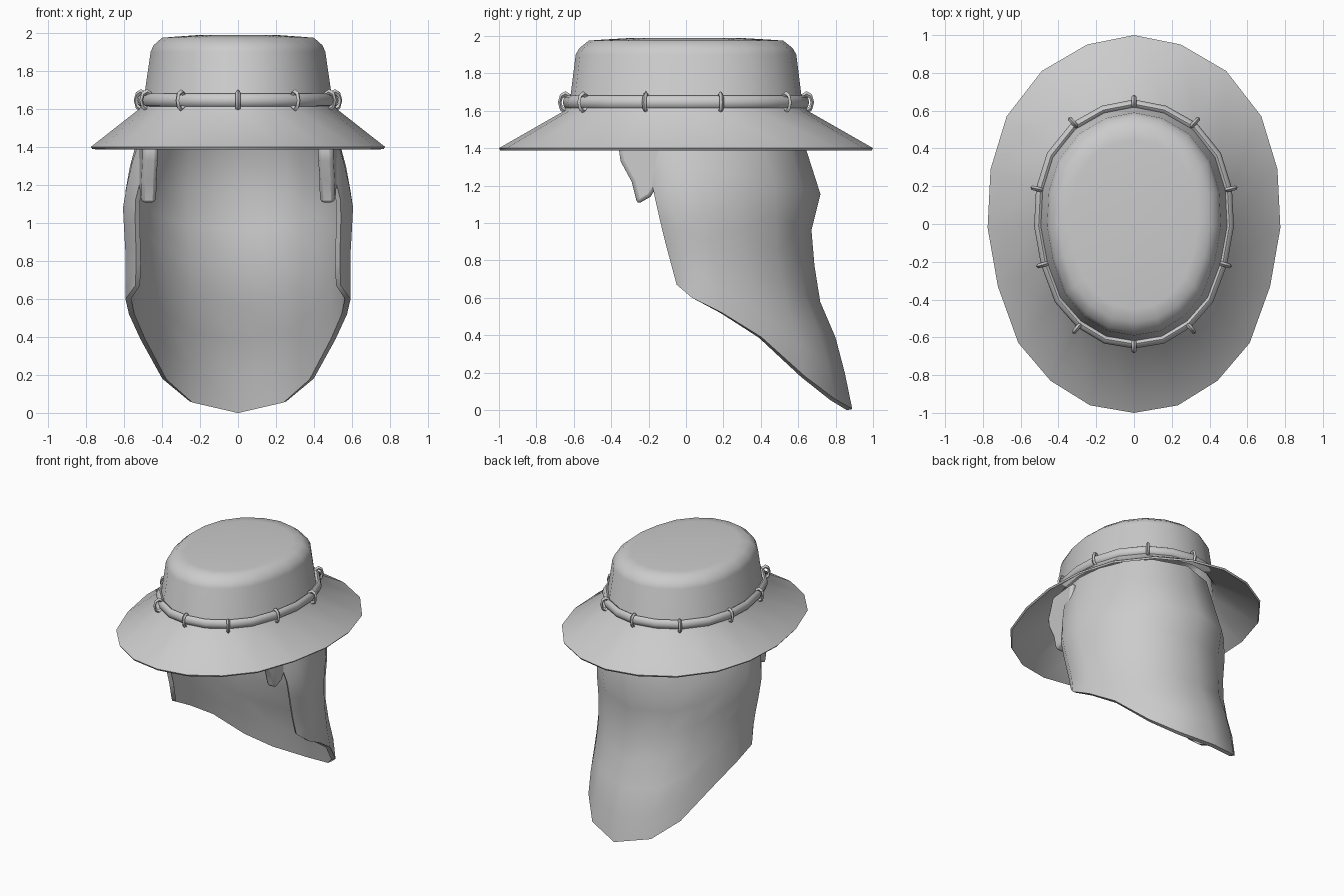
import bpy, bmesh, math

if "Cube" in bpy.data.objects:
    bpy.data.objects.remove(bpy.data.objects["Cube"], do_unlink=True)

grey = bpy.data.materials.new("plain_grey")
grey.use_nodes = True
grey.diffuse_color = (0.6, 0.6, 0.6, 1)
grey.node_tree.nodes["Principled BSDF"].inputs["Base Color"].default_value = (0.6, 0.6, 0.6, 1)

# Half of the egg-shaped hat outline, back to front, in unit size
HALF = [(0, 1), (.32, .95), (.63, .81), (.87, .57), (.98, .29), (1, -.02),
        (.93, -.33), (.79, -.63), (.57, -.83), (.3, -.96), (0, -1)]
OUTLINE = HALF + [(-x, y) for x, y in HALF[-2:0:-1]]


def finish(obj, thickness=0, angle=60):
    """Apply shell thickness, colour and smooth shading."""
    bpy.ops.object.select_all(action='DESELECT')
    bpy.context.view_layer.objects.active = obj
    obj.select_set(True)
    if thickness:
        mod = obj.modifiers.new("shell", 'SOLIDIFY')
        mod.thickness = thickness
        mod.offset = -1
        bpy.ops.object.modifier_apply(modifier=mod.name)
    obj.data.materials.clear()
    obj.data.materials.append(grey)
    bpy.ops.object.shade_smooth_by_angle(angle=math.radians(angle))


def grid(name, rows, wrap_u=False, wrap_v=False, cap=False, thickness=0, angle=60):
    """Skin rows of points into a surface."""
    bm = bmesh.new()
    vs = [[bm.verts.new(p) for p in row] for row in rows]
    n, m = len(vs), len(vs[0])
    for i in range(n if wrap_v else n - 1):
        for j in range(m if wrap_u else m - 1):
            a, b = vs[i], vs[(i + 1) % n]
            k = (j + 1) % m
            bm.faces.new((a[j], a[k], b[k], b[j]))
    if cap:
        bm.faces.new(vs[-1])
    bmesh.ops.recalc_face_normals(bm, faces=bm.faces)
    # An open shell should face away from the head
    if not wrap_v:
        bm.normal_update()
        score = sum(f.normal.xy.dot(f.calc_center_median().xy) for f in bm.faces)
        if score < 0:
            bmesh.ops.reverse_faces(bm, faces=bm.faces)
    mesh = bpy.data.meshes.new(name)
    bm.to_mesh(mesh)
    bm.free()
    obj = bpy.data.objects.new(name, mesh)
    bpy.context.collection.objects.link(obj)
    finish(obj, thickness, angle)
    return obj


def ring(rx, ry, z):
    return [(x * rx, y * ry, z) for x, y in OUTLINE]


# Brim and crown in one shell
profile = [(.775, 1, 1.4), (.52, .65, 1.6), (.495, .62, 1.66), (.46, .59, 1.9),
           (.445, .57, 1.935), (.4, .52, 1.975), (.34, .45, 1.98), (.2, .28, 1.99)]
grid("hat", [ring(*p) for p in profile], wrap_u=True, cap=True, thickness=.015)

# Hat band
tube = [math.tau * k / 8 for k in range(8)]
grid("hat_band", [ring(.505 + .024 * math.cos(t), .635 + .024 * math.cos(t), 1.645 + .036 * math.sin(t))
                  for t in tube], wrap_u=True, wrap_v=True)

# Small loops holding the band
spots = [(0, .645), (.32, .535), (.51, .185), (.48, -.215), (.3, -.55), (0, -.645)]
for x, y in spots + [(-x, y) for x, y in spots[1:-1]]:
    turn = math.atan2(y / .4, x / .26)
    bpy.ops.mesh.primitive_torus_add(major_segments=8, minor_segments=4, major_radius=.038,
                                     minor_radius=.012, location=(x, y, 1.645),
                                     rotation=(math.pi / 2, 0, turn))
    loop = bpy.context.object
    loop.name = "band_loop"
    loop.scale = (.8, 1.2, 1)
    finish(loop, angle=50)


def lookup(table, z):
    """Linear reading of a (height, value) table, highest first."""
    for (z1, v1), (z0, v0) in zip(table, table[1:]):
        if z >= z0:
            return v0 + (v1 - v0) * min(1, (z - z0) / (z1 - z0))
    return table[-1][1]


# Neck flap, measured by its back line, side line, front edge and hem
BACK = [(1.6, .59), (1.4, .64), (1.15, .72), (.97, .67), (.62, .7), (.34, .82), (0, .89)]
SIDE = [(1.6, .48), (1.35, .56), (1.1, .61), (.8, .59), (.5, .595), (0, .6)]
FRONT = [(1.6, -.25), (1.4, -.22), (1.15, -.17), (.93, -.12), (.67, -.05), (0, -.04)]
HEM = [(0, .005), (.27, .06), (.45, .18), (.64, .39), (.8, .52), (.93, .6), (1, .67)]
LEVELS = [0, .13, .28, .4, .52, .64, .76, .88, 1]


def flap_point(f, hem, t, side):
    z = 1.6 + (hem - 1.6) * t
    back = lookup(BACK, z)
    a = f * math.acos(lookup(FRONT, z) / back)
    x = lookup(SIDE, z) * math.sin(a) - (.05 if f == 1 else 0)
    return (side * x, back * math.cos(a), z)


columns = [(f, h, -1) for f, h in HEM[:0:-1]] + [(f, h, 1) for f, h in HEM]
grid("neck_flap", [[flap_point(f, h, t, s) for f, h, s in columns] for t in LEVELS], thickness=.03)

# Pointed tabs in front of the ears
TAB = [(-.3, 1.55), (-.36, 1.4), (-.35, 1.33), (-.29, 1.22), (-.26, 1.1),
       (-.19, 1.14), (-.1, 1.28), (-.05, 1.55)]
for side, name in ((1, "left_tab"), (-1, "right_tab")):
    bm = bmesh.new()
    inner, outer = ([bm.verts.new((side * (x + .1 * (y + .26)), y, z)) for y, z in TAB] for x in (.43, .51))
    bm.faces.new(inner)
    bm.faces.new(outer)
    for i in range(len(TAB)):
        k = (i + 1) % len(TAB)
        bm.faces.new((inner[i], inner[k], outer[k], outer[i]))
    bmesh.ops.recalc_face_normals(bm, faces=bm.faces)
    mesh = bpy.data.meshes.new(name)
    bm.to_mesh(mesh)
    bm.free()
    tab = bpy.data.objects.new(name, mesh)
    bpy.context.collection.objects.link(tab)
    bevel = tab.modifiers.new("soft", 'BEVEL')
    bevel.width = .02
    bevel.segments = 2
    finish(tab)
